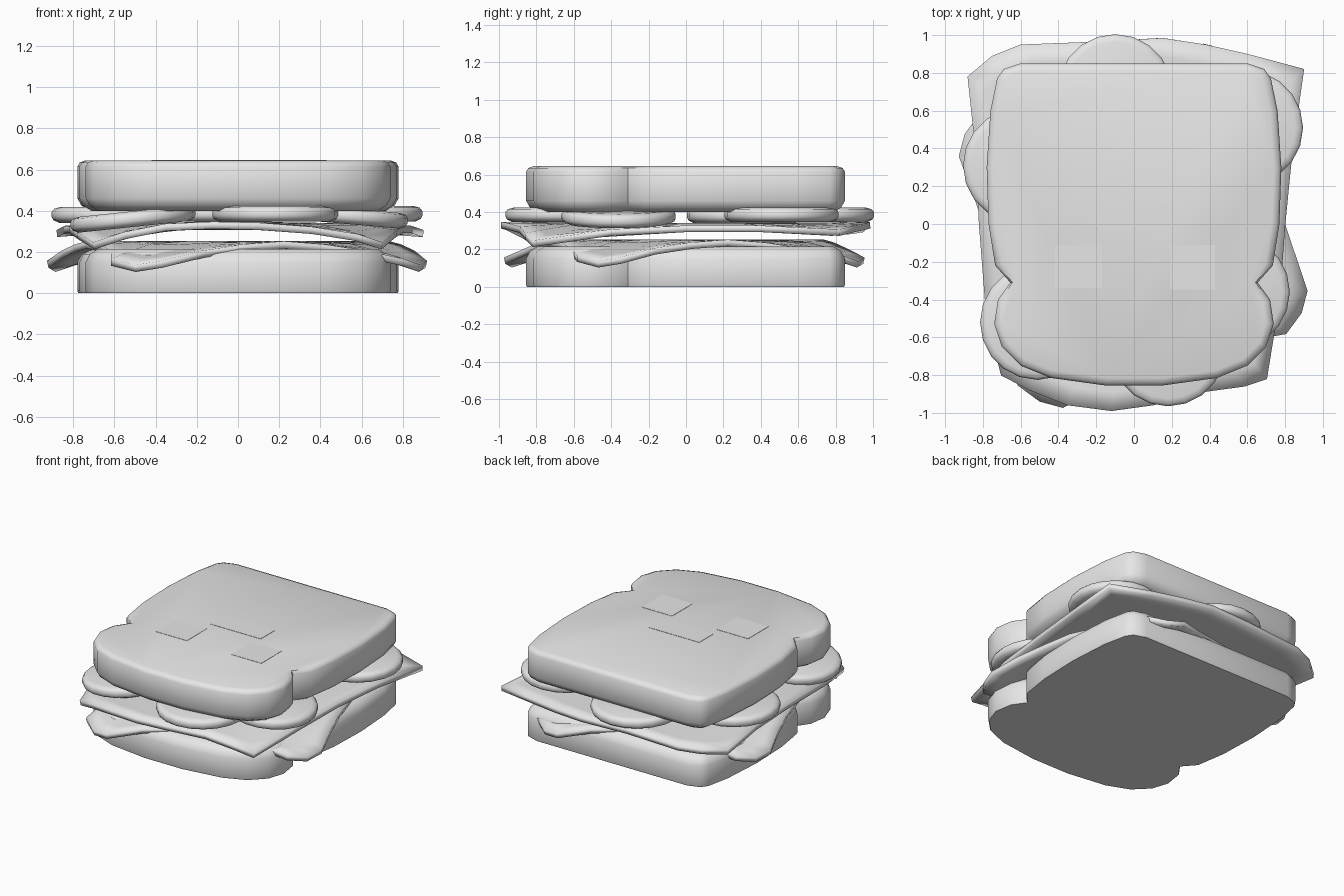
import bpy, bmesh
from math import sin, cos, radians
from mathutils import Vector

cube = bpy.data.objects.get("Cube")
if cube:
    bpy.data.objects.remove(cube)

grey = bpy.data.materials.new("plain_grey")
grey.use_nodes = True
grey.diffuse_color = (0.8, 0.8, 0.8, 1)
grey.node_tree.nodes["Principled BSDF"].inputs["Base Color"].default_value = (0.8, 0.8, 0.8, 1)


def finish(name, bm, angle=40):
    bmesh.ops.recalc_face_normals(bm, faces=bm.faces)
    mesh = bpy.data.meshes.new(name)
    bm.to_mesh(mesh)
    bm.free()
    mesh.materials.append(grey)
    mesh.shade_smooth()
    mesh.set_sharp_from_angle(angle=radians(angle))
    obj = bpy.data.objects.new(name, mesh)
    bpy.context.collection.objects.link(obj)
    return obj


def bridge(bm, a, b):
    for i in range(len(a)):
        j = (i + 1) % len(a)
        bm.faces.new((a[i], a[j], b[j], b[i]))


def inset(outline, amount):
    """Move a counter-clockwise outline inward along its corner normals."""
    result = []
    for i, p in enumerate(outline):
        d = (outline[(i + 1) % len(outline)] - outline[i - 1]).normalized()
        result.append(p + Vector((-d.y, d.x)) * amount)
    return result


def slab(name, outline, stations):
    """Stack inset copies of an outline at (height, inset) stations and cap them."""
    bm = bmesh.new()
    rings = [[bm.verts.new((p.x, p.y, z)) for p in inset(outline, k)] for z, k in stations]
    for a, b in zip(rings, rings[1:]):
        bridge(bm, a, b)
    bm.faces.new(rings[0])
    bm.faces.new(rings[-1])
    return finish(name, bm)


def sheet(name, edge, middle, thickness):
    """Thin sheet, level in the middle and bending to the heights of its edge."""
    bm = bmesh.new()
    rings = []
    for s in (0.4, 0.68, 0.8, 0.9, 1.0):
        w = max(0, (s - 0.6) / 0.4) ** 1.2
        rings.append([bm.verts.new((x * s, y * s, middle + (z - middle) * w)) for x, y, z in edge])
    for a, b in zip(rings, rings[1:]):
        bridge(bm, a, b)
    bm.faces.new(rings[0])
    obj = finish(name, bm)
    mod = obj.modifiers.new("thickness", "SOLIDIFY")
    mod.thickness = thickness
    mod.offset = 0
    return obj


# Bread slices, half an outline mirrored, with a notch near the rounded crust
half = [(0.15, -0.855), (0.44, -0.815), (0.60, -0.75), (0.70, -0.65), (0.74, -0.53),
        (0.72, -0.40), (0.655, -0.31), (0.735, -0.22), (0.77, 0.0), (0.78, 0.3),
        (0.76, 0.6), (0.725, 0.77), (0.69, 0.82), (0.60, 0.85)]
bread = [Vector(p) for p in half] + [Vector((-x, y)) for x, y in reversed(half)]
slab("bottom_bread", bread, [(0, 0.005), (0.01, 0), (0.15, 0), (0.19, 0.02), (0.215, 0.06)])
slab("top_bread", bread, [(0.40, 0.06), (0.425, 0.02), (0.46, 0), (0.615, 0),
                          (0.635, 0.012), (0.645, 0.04)])

# Lower sheet: a turned square with four drooping rounded corners
corner = [(-8, 0.99, 0.15), (0, 1.0, 0.12), (7, 0.98, 0.14), (17, 0.87, 0.19),
          (30, 0.79, 0.22), (45, 0.77, 0.235), (60, 0.79, 0.22), (73, 0.87, 0.19)]
lower = []
for k, grow in enumerate((1.0, 1.04, 1.01, 1.06)):
    for deg, r, z in corner:
        a = radians(deg - 28 + 90 * k)
        g = grow if r > 0.9 else 1
        lower.append((r * g * cos(a), r * g * sin(a), z))
sheet("lower_filling_sheet", lower, 0.235, 0.035)

# Upper sheet with its front corners hanging down
upper = [(0.70, -0.82, 0.23), (0.77, -0.4, 0.29), (0.80, 0, 0.31), (0.84, 0.4, 0.31),
         (0.90, 0.82, 0.29), (0.6, 0.9, 0.31), (0.38, 0.95, 0.32), (0.15, 0.985, 0.33),
         (-0.2, 0.965, 0.33), (-0.6, 0.95, 0.31), (-0.75, 0.89, 0.30), (-0.88, 0.78, 0.29),
         (-0.84, 0.4, 0.31), (-0.82, 0, 0.31), (-0.78, -0.5, 0.28), (-0.70, -0.80, 0.23),
         (-0.55, -0.88, 0.28), (-0.35, -0.96, 0.32), (-0.12, -0.99, 0.33),
         (0.1, -0.96, 0.325), (0.36, -0.89, 0.305), (0.58, -0.86, 0.27)]
sheet("upper_filling_sheet", upper, 0.325, 0.035)

# Round slices under the top bread: centre, height, sideways tilt
rounds = [(-0.10, 0.70, 0.385, 0), (0.59, 0.51, 0.385, 0), (-0.60, 0.31, 0.38, 0),
          (-0.51, -0.52, 0.36, -6), (0.18, -0.66, 0.385, 0), (0.52, -0.36, 0.375, 5)]
disc = [Vector((0.305 * cos(radians(a)), 0.305 * sin(radians(a)))) for a in range(0, 360, 18)]
for i, (x, y, z, tilt) in enumerate(rounds):
    obj = slab(f"round_slice_{i + 1}", disc, [(-0.038, 0.035), (-0.025, 0.008), (-0.01, 0),
                                              (0.015, 0), (0.03, 0.012), (0.038, 0.04)])
    obj.location = (x, y, z)
    obj.rotation_euler.y = radians(tilt)

# Thin plates lying on the top bread
for name, x, y, w, d in (("left_square_plate", 0.31, -0.23, 0.24, 0.235),
                         ("right_square_plate", -0.295, -0.225, 0.25, 0.23),
                         ("middle_plate", 0.01, 0.04, 0.40, 0.16)):
    bm = bmesh.new()
    bmesh.ops.create_cube(bm, size=1)
    for v in bm.verts:
        v.co = (x + v.co.x * w, y + v.co.y * d, 0.645 + v.co.z * 0.004)
    finish(name, bm)
